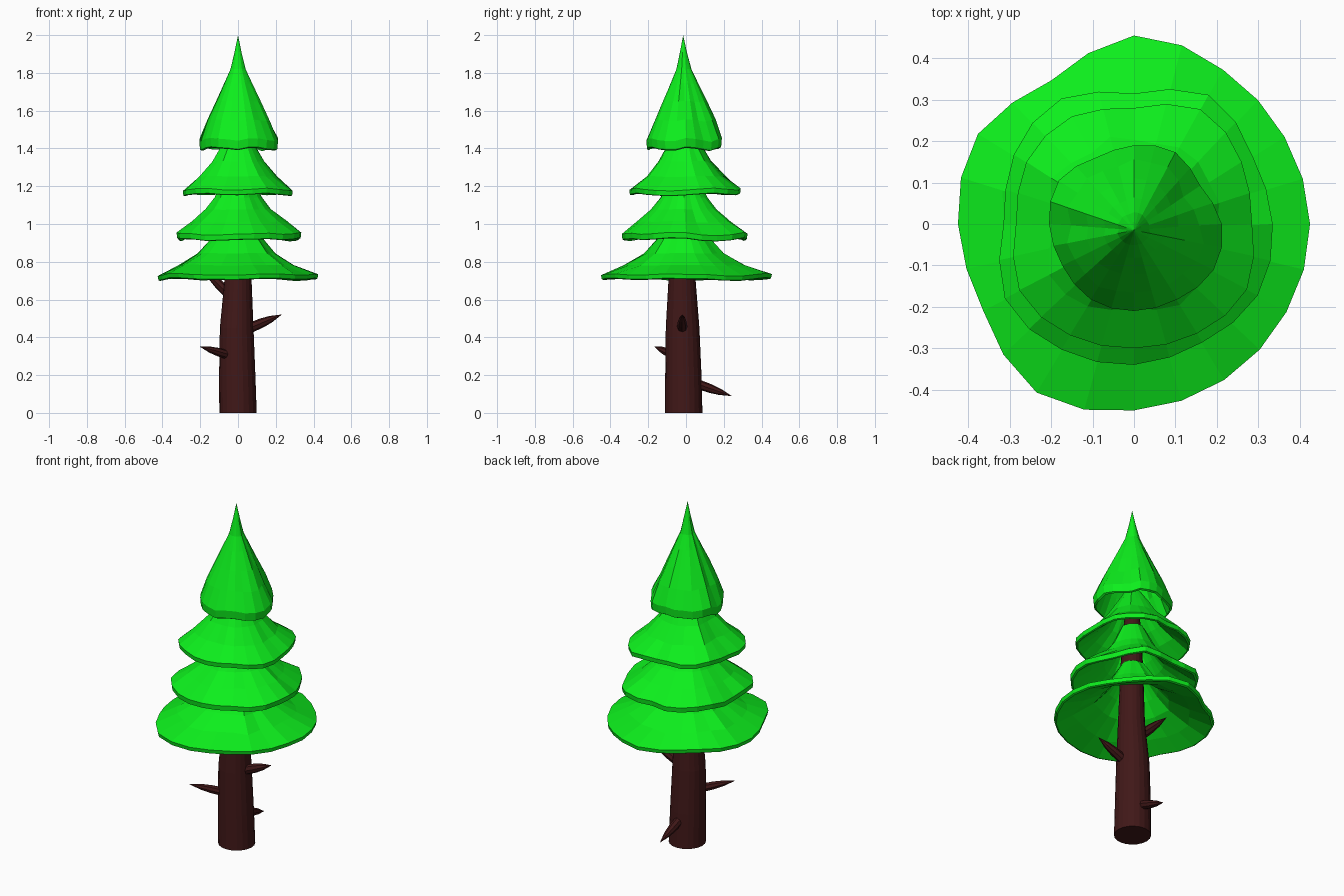
import bpy, bmesh, math, random
from mathutils import Vector

if "Cube" in bpy.data.objects:
    bpy.data.objects.remove(bpy.data.objects["Cube"])

random.seed(4)
N = 24          # sides of each foliage tier
CY = -0.015     # trunk axis is slightly forward


def material(name, rgb):
    m = bpy.data.materials.new(name)
    m.diffuse_color = (*rgb, 1)
    m.use_nodes = True
    m.node_tree.nodes["Principled BSDF"].inputs["Base Color"].default_value = m.diffuse_color
    return m


GREEN = material("needles", (0.004, 0.86, 0.012))
BROWN = material("bark", (0.052, 0.009, 0.009))


def skin(name, rings, mat, cap_start=False, cap_end=False):
    """Object from a stack of equally sized vertex rings."""
    bm = bmesh.new()
    loops = [[bm.verts.new(p) for p in ring] for ring in rings]
    n = len(loops[0])
    for a, b in zip(loops, loops[1:]):
        for i in range(n):
            j = (i + 1) % n
            bm.faces.new((a[i], a[j], b[j], b[i]))
    if cap_start:
        bm.faces.new(loops[0][::-1])
    if cap_end:
        bm.faces.new(loops[-1])
    bmesh.ops.remove_doubles(bm, verts=bm.verts, dist=1e-5)
    bmesh.ops.recalc_face_normals(bm, faces=bm.faces)
    me = bpy.data.meshes.new(name)
    bm.to_mesh(me)
    bm.free()
    me.materials.append(mat)
    ob = bpy.data.objects.new(name, me)
    bpy.context.collection.objects.link(ob)
    return ob


def periodic(vals, t):
    """Smooth closed interpolation of values, t in 0..1."""
    n = len(vals)
    k = int(t * n)
    f = t * n - k
    a, b, c, d = (vals[(k + o) % n] for o in (-1, 0, 1, 2))
    return b + f * (c - a) / 2 + f * f * (a - 2.5 * b + 2 * c - d / 2) + f ** 3 * (d - a + 3 * (b - c)) / 2


def tier(name, outline, profile, wave):
    """Drooping hollow skirt: profile is (fraction of outline radius, z)."""
    phase = random.uniform(0, 6.28)
    sag = [wave * (0.6 * math.sin(5 * 2 * math.pi * i / N + phase) + random.uniform(-.5, .5)) for i in range(N)]
    fold = [random.uniform(-.06, .06) for i in range(N)]
    r0 = sum(outline) / len(outline)
    rings = []
    for f, z in profile:
        ring = []
        for i in range(N):
            a = 2 * math.pi * i / N
            r = f * (f * periodic(outline, i / N) + (1 - f) * r0)
            if 0.1 < f < 0.9:
                r *= 1 + fold[i] + random.uniform(-.025, .025)
            ring.append((r * math.cos(a), CY * (1 - f) + r * math.sin(a), z + sag[i] * f * f))
        rings.append(ring)
    return skin(name, rings, GREEN)


# Foliage tiers, each listed from inner underside, round the rim, to the top
tier("foliage_bottom",
     [.425, .42, .43, .455, .40, .435, .425, .42, .47, .45, .435, .425],
     [(.12, 1.01), (.31, .89), (.46, .82), (.72, .753), (.97, .706), (.99, .71), (1, .732),
      (.72, .782), (.48, .845), (.34, .915), (.15, 1.04), (.12, 1.01)], .008)
tier("foliage_lower_middle",
     [.335, .33, .36, .315, .35, .335, .315, .36, .35, .34, .33, .345],
     [(.14, 1.23), (.33, 1.11), (.47, 1.045), (.7, .985), (.96, .917), (.99, .92), (1, .948),
      (.72, 1.012), (.5, 1.077), (.36, 1.14), (.18, 1.27), (.14, 1.23)], .010)
tier("foliage_upper_middle",
     [.285, .30, .32, .28, .30, .30, .285, .32, .31, .30, .305, .315],
     [(0, 1.49), (.29, 1.38), (.45, 1.3), (.68, 1.228), (.96, 1.155), (.99, 1.158), (1, 1.183),
      (.71, 1.252), (.48, 1.332), (.32, 1.41), (.15, 1.49), (0, 1.52)], .009)
tier("foliage_top",
     [.212, .185, .20, .19, .185, .21, .205, .20, .21, .21, .21, .222],
     [(0, 1.78), (.4, 1.65), (.68, 1.52), (.93, 1.397), (.98, 1.402), (1, 1.448),
      (.78, 1.55), (.56, 1.65), (.35, 1.745), (.19, 1.82), (.09, 1.91), (0, 2.0)], .012)


def disc(c, r, axis, n):
    """Ring of n points around c, perpendicular to axis."""
    q = Vector(axis).to_track_quat('Z', 'Y')
    return [Vector(c) + q @ Vector((r * math.cos(2 * math.pi * i / n), r * math.sin(2 * math.pi * i / n), 0))
            for i in range(n)]


# Tapered, slightly leaning trunk: x, y, z, radius
path = [(0, -.012, 0, .099), (-.004, -.014, .2, .096), (-.007, -.018, .45, .089),
        (0, -.021, .7, .072), (0, -.018, 1.05, .06), (0, CY, 1.3, .045), (0, CY, 1.42, .03)]
skin("trunk", [disc((x, y, z), r, (0, 0, 1), 20) for x, y, z, r in path], BROWN, True, True)

# Broken branch stubs: root, tip, thickness
stubs = [((.04, -.02, .44), (.23, -.02, .52), .028),
         ((-.03, -.05, .30), (-.20, -.165, .35), .025),
         ((0, .04, .16), (0, .24, .09), .026),
         ((-.03, -.01, .61), (-.20, .03, .78), .028)]
for k, (a, b, r) in enumerate(stubs):
    a, b = Vector(a), Vector(b)
    d = b - a
    rings = [disc(a.lerp(b, t), r * s, d, 8) for t, s in ((0, 1), (.45, .9), (.7, .65), (1, .03))]
    skin(f"branch_stub_{k + 1}", rings, BROWN, True, True)
